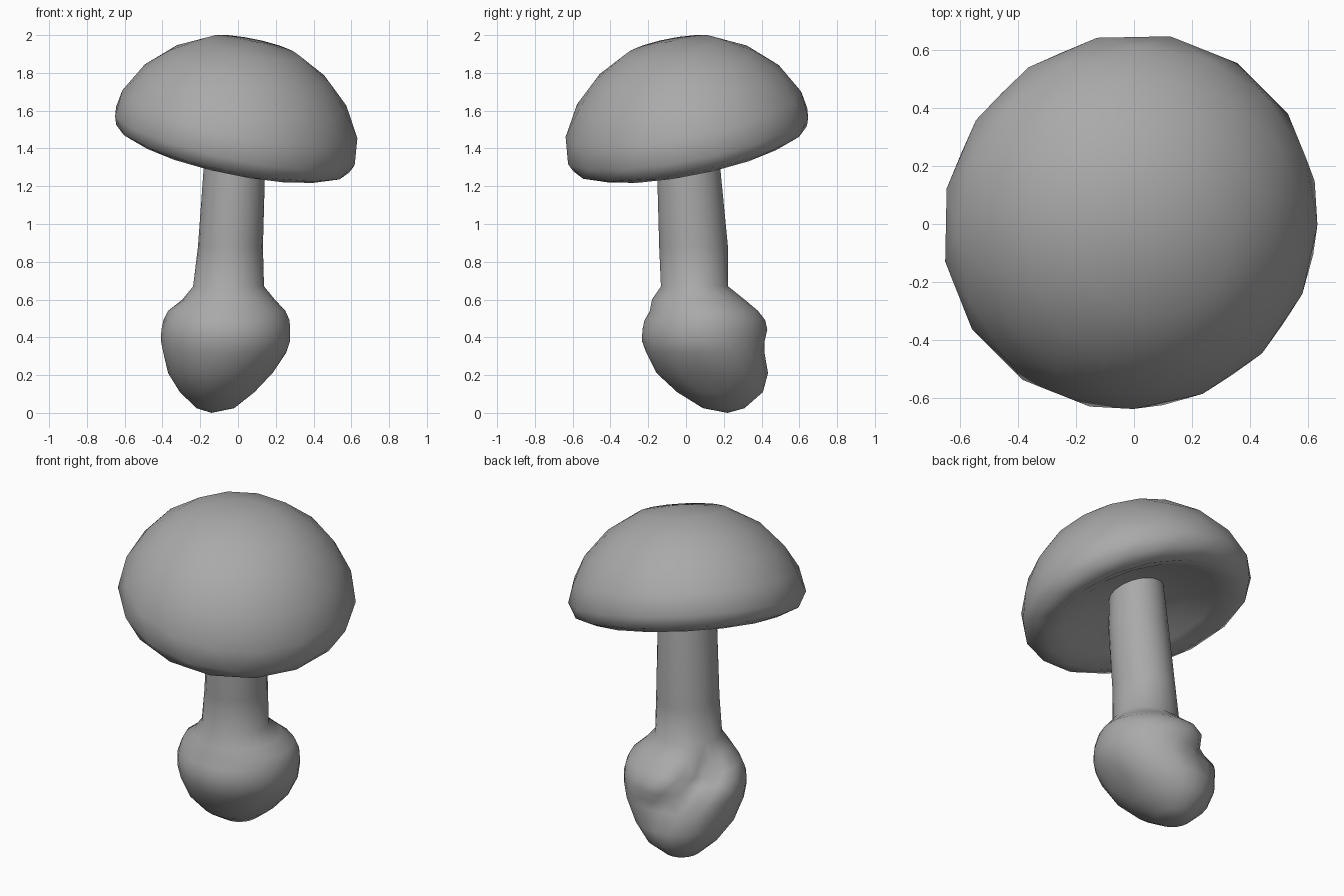
import bpy, bmesh, math
from mathutils import Vector, Matrix

if "Cube" in bpy.data.objects:
    bpy.data.objects.remove(bpy.data.objects["Cube"], do_unlink=True)

grey = bpy.data.materials.new("plain grey")
grey.use_nodes = True
GREY = (0.4, 0.4, 0.4, 1)
grey.diffuse_color = GREY
grey.node_tree.nodes["Principled BSDF"].inputs["Base Color"].default_value = GREY


def loft(name, rings, sides, start=None, end=None):
    """Skin elliptical rings (cx, cy, z, rx, ry), closing the ends with tips."""
    bm = bmesh.new()
    loops = []
    for i, (cx, cy, z, rx, ry) in enumerate(rings):
        turn = (i % 2) * 0.5
        loops.append([bm.verts.new((cx + rx * math.cos((k + turn) * math.tau / sides),
                                    cy + ry * math.sin((k + turn) * math.tau / sides), z))
                      for k in range(sides)])
    # Staggered rings are joined by triangles
    for i, (a, b) in enumerate(zip(loops, loops[1:])):
        for k in range(sides):
            n = (k + 1) % sides
            if i % 2 == 0:
                bm.faces.new((a[k], a[n], b[k]))
                bm.faces.new((a[n], b[n], b[k]))
            else:
                bm.faces.new((a[k], a[n], b[n]))
                bm.faces.new((a[k], b[n], b[k]))
    for loop, tip in ((loops[0], start), (loops[-1], end)):
        if tip:
            t = bm.verts.new(tip)
            for k in range(sides):
                bm.faces.new((loop[k], loop[(k + 1) % sides], t))
    bmesh.ops.recalc_face_normals(bm, faces=bm.faces)
    mesh = bpy.data.meshes.new(name)
    bm.to_mesh(mesh)
    bm.free()
    mesh.materials.append(grey)
    mesh.shade_smooth()
    obj = bpy.data.objects.new(name, mesh)
    bpy.context.collection.objects.link(obj)
    return obj


# Cap: turned profile (radius, height), hollow below, tilted to the front left
profile = [(.14, .02), (.3, -.02), (.44, -.085), (.54, -.125), (.63, -.09), (.66, -.02),
           (.635, .1), (.555, .24), (.43, .365), (.25, .465)]
cap = loft("cap", [(0, 0, h, r, r) for r, h in profile], 16, (0, 0, .03), (0, 0, .5))
tilt = Vector((0, 0, 1)).rotation_difference(Vector((.2, -.19, .96)))
cap.data.transform(Matrix.Translation((-.01, .005, 1.485)) @ tilt.to_matrix().to_4x4())

# Stalk: slim stem swelling into a bulb, leaning back at the foot
stalk = loft("stalk", [
    (-.12, .2, .025, .1, .11),
    (-.11, .18, .11, .2, .23),
    (-.09, .14, .21, .28, .295),
    (-.07, .11, .32, .33, .325),
    (-.066, .1, .38, .342, .333),
    (-.065, .1, .44, .345, .335),
    (-.062, .1, .49, .335, .32),
    (-.06, .095, .54, .315, .29),
    (-.05, .065, .6, .245, .245),
    (-.05, .045, .67, .19, .18),
    (-.04, .04, .88, .172, .182),
    (-.02, .015, 1.28, .165, .17),
    (-.01, .01, 1.56, .15, .15)], 20, (-.14, .22, 0))

# Dents pressed into the bulb: place, width, depth
dents = [((-.32, .21, .54), .07, .13), ((-.27, .31, .48), .07, .13), ((-.2, .38, .4), .07, .09),
         ((.2, .08, .25), .05, .05), ((-.08, .43, .33), .06, .05)]
core = Vector((-.07, .1, .4))
for v in stalk.data.vertices:
    inward = (core - v.co).normalized()
    push = sum(d * math.exp(-((v.co - Vector(p)).length / w) ** 2) for p, w, d in dents)
    v.co += inward * push
